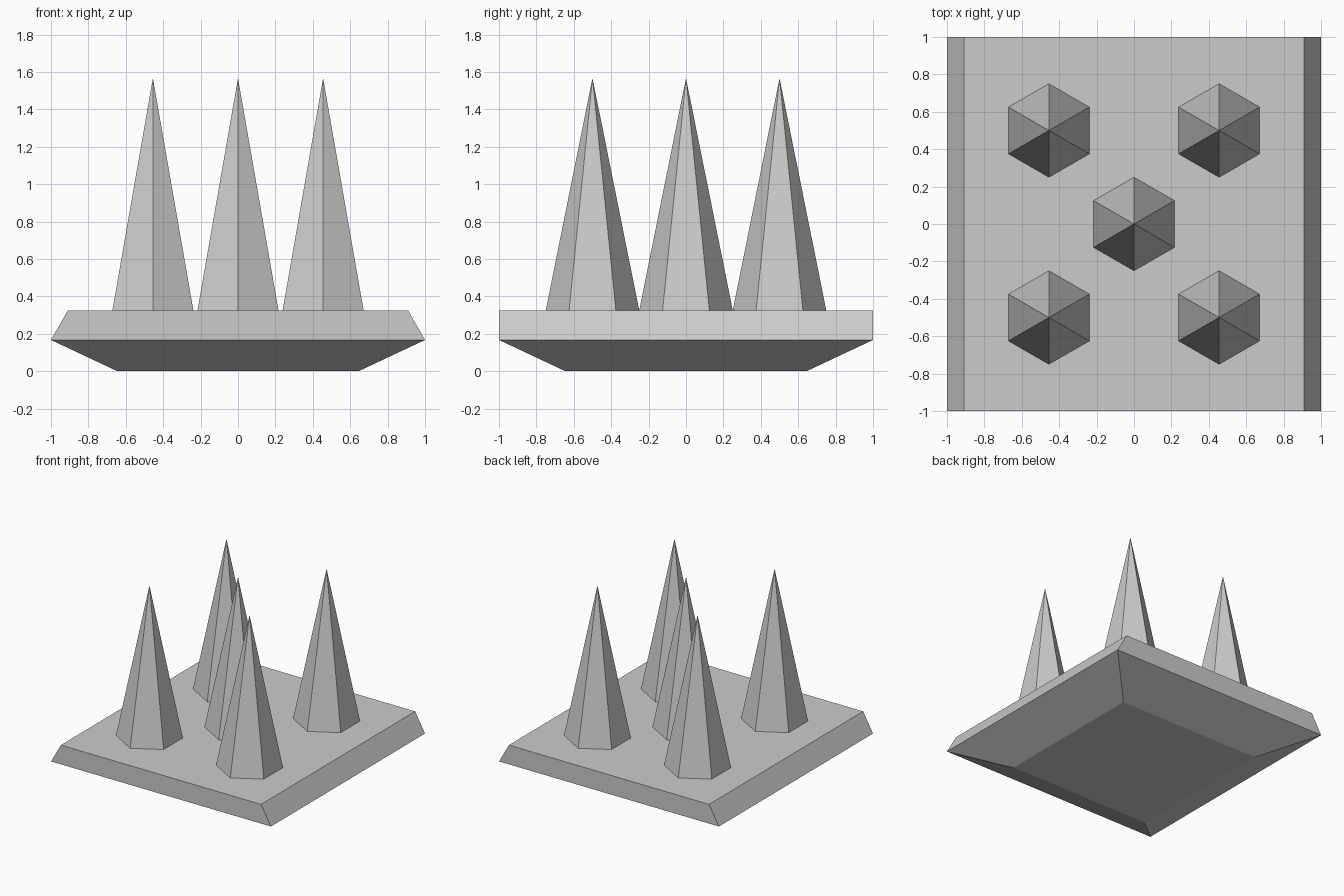
import bpy
import bmesh

if "Cube" in bpy.data.objects:
    bpy.data.objects.remove(bpy.data.objects["Cube"])

BASE_TOP = 0.325
SPIKE_TOP = 1.567


def loft_plate(name, sections):
    """Join stacked rectangles (half width, half depth, height) into a solid."""
    bm = bmesh.new()
    rings = [[bm.verts.new((sx * hx, sy * hy, z))
              for sx, sy in ((-1, -1), (1, -1), (1, 1), (-1, 1))]
             for hx, hy, z in sections]
    for low, high in zip(rings, rings[1:]):
        for i in range(4):
            j = (i + 1) % 4
            bm.faces.new((low[i], low[j], high[j], high[i]))
    bm.faces.new(rings[0][::-1])
    bm.faces.new(rings[-1])
    mesh = bpy.data.meshes.new(name)
    bm.to_mesh(mesh)
    bm.free()
    obj = bpy.data.objects.new(name, mesh)
    bpy.context.collection.objects.link(obj)
    return obj


def add_spike(name, x, y):
    """Six-sided spike standing on the plate, with points facing front and back."""
    height = SPIKE_TOP - BASE_TOP
    bpy.ops.mesh.primitive_cone_add(
        vertices=6, radius1=0.25, radius2=0, depth=height,
        location=(x, y, BASE_TOP + height / 2))
    bpy.context.object.name = name


# Base plate: tapered underside, left and right edges sloped on top
loft_plate("base_plate", [(0.645, 0.645, 0.0),
                          (1.0, 1.0, 0.167),
                          (0.91, 1.0, BASE_TOP)])

# Spikes: one in the centre and one towards each corner
add_spike("centre_spike", 0, 0)
for side, x in (("left", -0.455), ("right", 0.455)):
    for end, y in (("front", -0.5), ("back", 0.5)):
        add_spike(f"{end}_{side}_spike", x, y)
